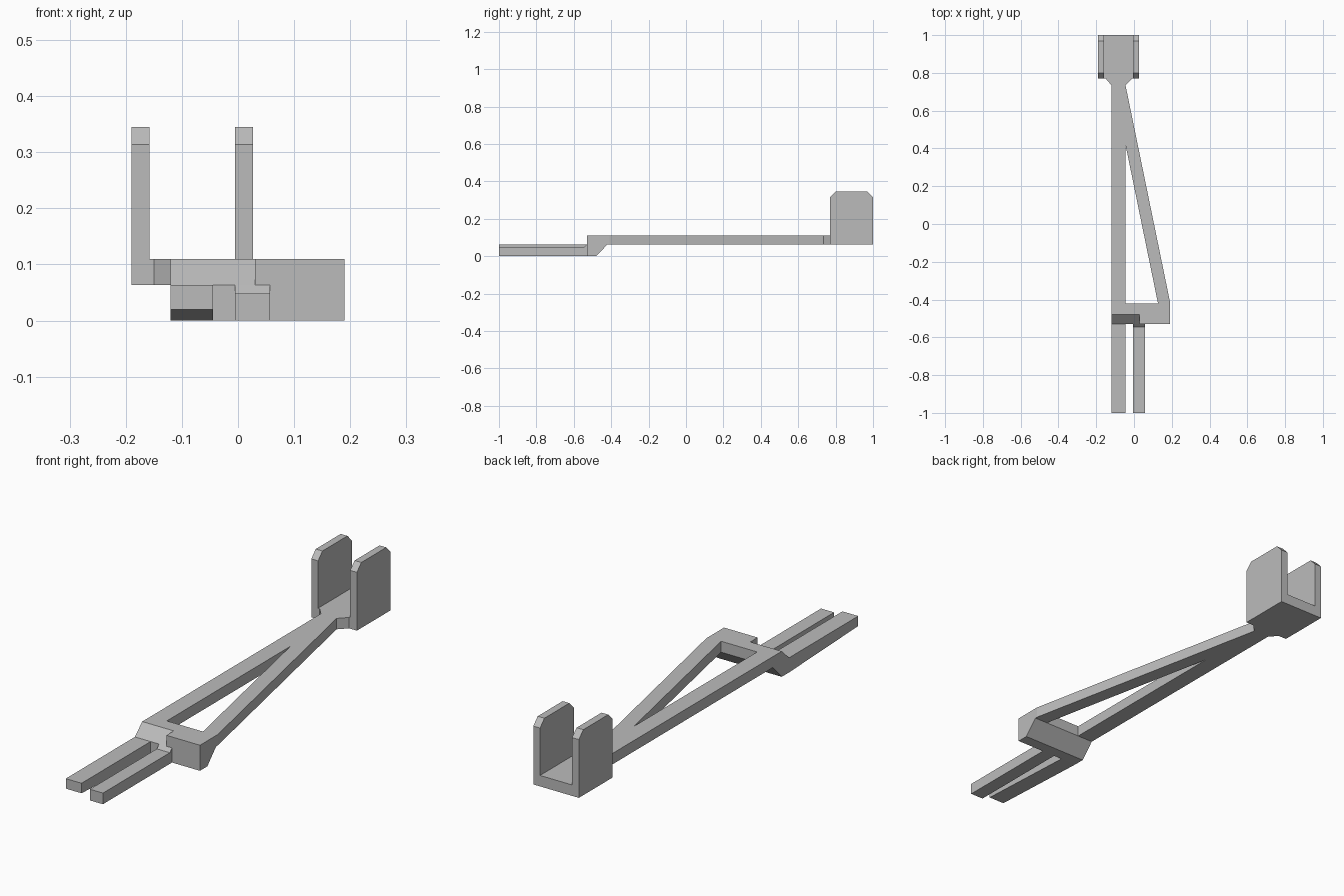
import bpy, bmesh
from mathutils import Vector

cube = bpy.data.objects.get("Cube")
if cube:
    bpy.data.objects.remove(cube, do_unlink=True)

grey = bpy.data.materials.new("plain_grey")
grey.use_nodes = True
colour = (0.5, 0.5, 0.5, 1)
grey.diffuse_color = colour
grey.node_tree.nodes["Principled BSDF"].inputs["Base Color"].default_value = colour


def prism(name, outline, axis, low, high):
    """Extrude an outline along x (outline in y, z) or z (outline in x, y)."""
    bm = bmesh.new()
    place = (lambda a, b: (low, a, b)) if axis == "x" else (lambda a, b: (a, b, low))
    face = bm.faces.new([bm.verts.new(place(a, b)) for a, b in outline])
    result = bmesh.ops.extrude_face_region(bm, geom=[face])
    depth = high - low
    move = Vector((depth, 0, 0)) if axis == "x" else Vector((0, 0, depth))
    bmesh.ops.translate(bm, vec=move,
                        verts=[v for v in result["geom"] if isinstance(v, bmesh.types.BMVert)])
    bmesh.ops.recalc_face_normals(bm, faces=bm.faces)
    mesh = bpy.data.meshes.new(name)
    bm.to_mesh(mesh)
    bm.free()
    mesh.materials.append(grey)
    obj = bpy.data.objects.new(name, mesh)
    bpy.context.collection.objects.link(obj)
    return obj


BASE, TOP = 0.063, 0.11      # underside and top of the raised frame
FRONT, BACK = -0.53, -0.42   # depth of the stepped crossbar

# Straight beam and diagonal brace, flaring out at the neck
prism("frame", [(-0.12, BACK), (-0.045, BACK), (-0.045, 0.42), (0.127, BACK),
                (0.19, BACK), (0.19, -0.41), (-0.045, 0.735), (-0.01, 0.77),
                (-0.15, 0.77), (-0.12, 0.735)], "z", BASE, TOP)

# Stepped crossbar: full height on one side, sloped front on the other
under = [(FRONT, 0), (-0.48, 0), (BACK, BASE), (BACK, TOP)]
prism("crossbar_block", under + [(FRONT, TOP)], "x", 0.03, 0.19)
prism("crossbar_slope", under + [(-0.48, TOP), (FRONT, BASE)], "x", -0.12, 0.03)

# Two prongs, the wide one tapering underneath toward its tip
prism("wide_prong", [(-1, 0.02), (FRONT, 0), (FRONT, BASE), (-1, BASE)],
      "x", -0.12, -0.045)
prism("narrow_prong", [(-1, 0), (FRONT, 0), (FRONT, BASE), (-0.545, 0.048), (-1, 0.048)],
      "x", -0.005, 0.057)

# Clip: floor between two upright walls with clipped top corners
wall = [(0.77, BASE), (1, BASE), (1, 0.314), (0.97, 0.345), (0.80, 0.345), (0.77, 0.314)]
prism("clip_floor", [(0.77, BASE), (1, BASE), (1, TOP), (0.77, TOP)], "x", -0.16, -0.005)
for name, left in (("clip_wall_right", -0.19), ("clip_wall_left", -0.005)):
    prism(name, wall, "x", left, left + 0.032)
